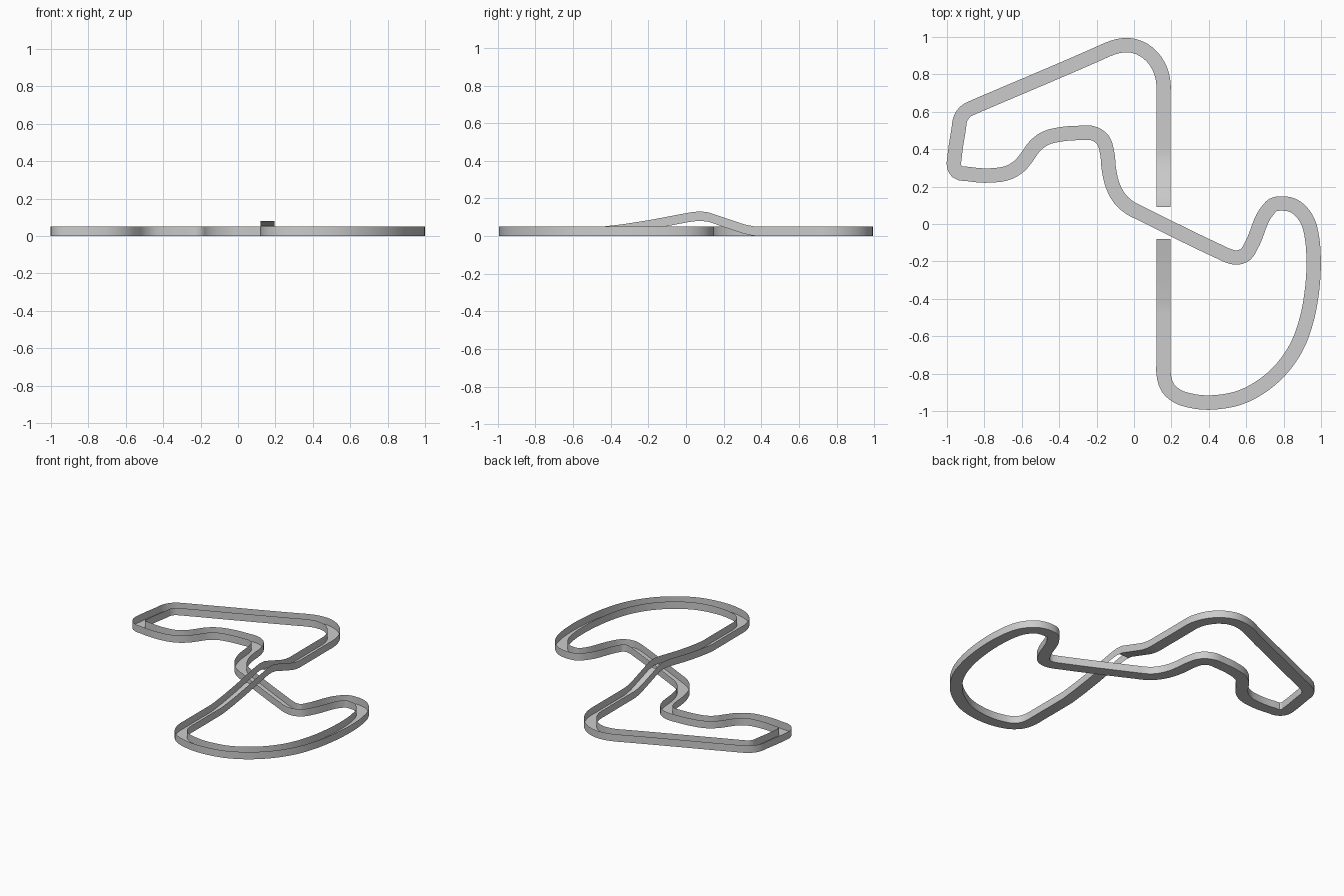
import bpy, math
from mathutils import Vector

if "Cube" in bpy.data.objects:
    bpy.data.objects.remove(bpy.data.objects["Cube"])

S = 187.0          # plan units per model unit
HALF = 0.0385      # half track width
WALL = 0.05        # wall height

# centre line of the circuit, starting at the foot of the bridge straight
plan = [(29.5, -149), (29.5, -140), (29.5, -15), (29.5, 17), (29.5, 132), (29.5, 140),
        (24.5, 158), (14, 171), (0, 178), (-12, 178.5), (-25, 175), (-34, 171),
        (-153, 120), (-160, 117), (-169, 112), (-174, 104), (-175, 97), (-179.5, 66),
        (-180, 58), (-176.5, 52), (-166, 50), (-144, 48.5), (-124, 52), (-114, 58.5),
        (-107, 67), (-99, 78), (-89, 85.5), (-74, 89.5), (-56, 91), (-39, 90),
        (-31, 84), (-27, 72), (-25, 54), (-21.5, 39), (-14, 25), (-3, 15.5), (6, 11),
        (87, -28.5), (94, -31.7), (104, -33.5), (112, -30), (117, -22), (134, 14),
        (139, 19), (148, 20.5), (159, 18.5), (168, 11.5), (174, 2), (178, -14),
        (179.6, -34), (178, -66), (173, -94), (164, -120), (149, -143), (128, -162),
        (106, -173.5), (84, -178), (71, -178.5), (56, -176.5), (43, -172), (34, -164)]
P = [Vector((x / S, y / S)) for x, y in plan]
n = len(P)

# floor height along the bridge straight: (y, z)
ramp = [(-0.45, 0), (-0.33, 0.014), (-0.19, 0.036), (0.02, 0.076), (0.075, 0.082),
        (0.12, 0.076), (0.31, 0.012), (0.37, 0)]


def bridge_height(y):
    for (a, za), (b, zb) in zip(ramp, ramp[1:]):
        if a <= y <= b:
            return za + (zb - za) * (y - a) / (b - a)
    return 0.0


def tangent(i):
    a, b = P[i] - P[i - 1], P[(i + 1) % n] - P[i]
    return (a.normalized() * b.length + b.normalized() * a.length).normalized()


# sample a smooth closed curve through the plan points
left, right, over_gap = [], [], []
for i in range(n):
    p, q = P[i], P[(i + 1) % n]
    d = (q - p).length
    m0, m1 = tangent(i) * d, tangent((i + 1) % n) * d
    steps = max(3, math.ceil(d / 0.03))
    for k in range(steps):
        t = k / steps
        c = (p * (2*t**3 - 3*t*t + 1) + m0 * (t**3 - 2*t*t + t)
             + q * (3*t*t - 2*t**3) + m1 * (t**3 - t*t))
        g = (p * (6*t*t - 6*t) + m0 * (3*t*t - 4*t + 1)
             + q * (6*t - 6*t*t) + m1 * (3*t*t - 2*t)).normalized()
        z = bridge_height(c.y) if i < 5 else 0.0
        side = Vector((-g.y, g.x)) * HALF
        left.append(Vector((*(c + side), z)))
        right.append(Vector((*(c - side), z)))
        over_gap.append(i == 2)


def ribbon(name, a, b, skip=None):
    m = len(a)
    faces = [(k, m + k, m + (k + 1) % m, (k + 1) % m)
             for k in range(m) if not (skip and skip[k])]
    me = bpy.data.meshes.new(name)
    me.from_pydata(a + b, [], faces)
    ob = bpy.data.objects.new(name, me)
    bpy.context.collection.objects.link(ob)
    bpy.context.view_layer.objects.active = ob
    ob.select_set(True)
    bpy.ops.object.shade_smooth_by_angle(angle=math.radians(30))
    ob.select_set(False)


up = Vector((0, 0, WALL))
# road bed, left open where the bridge crosses the lower road
ribbon("road_floor", left, right, over_gap)
# thin side walls, continuous over the bridge
ribbon("left_wall", [v + up for v in left], left)
ribbon("right_wall", right, [v + up for v in right])
